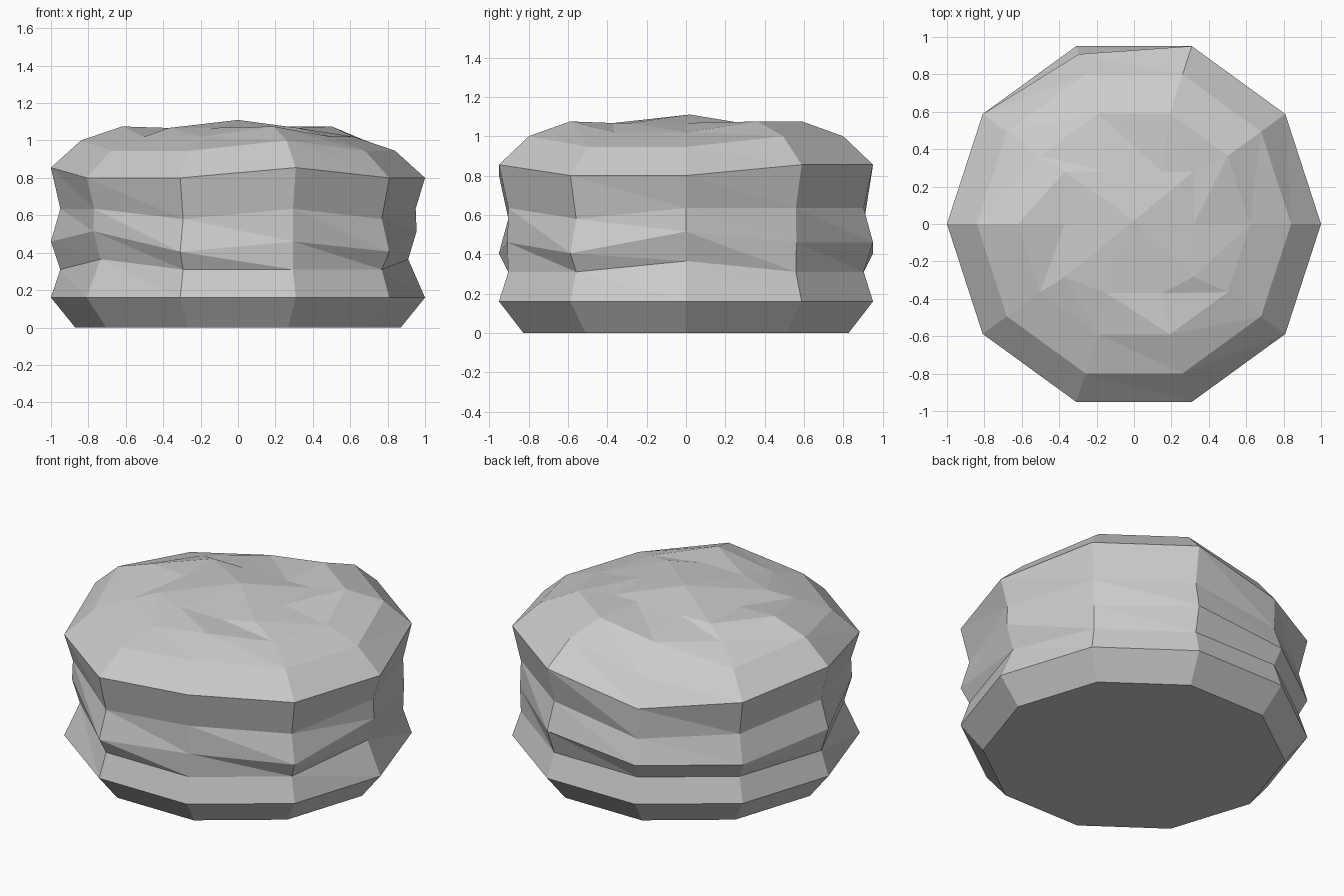
import bpy, bmesh
from math import cos, sin, tau

default_cube = bpy.data.objects.get("Cube")
if default_cube:
    bpy.data.objects.remove(default_cube, do_unlink=True)

SIDES = 10
STEP = 0.055          # uneven layers rise and fall by this much
RAISED = {1, 2, 5, 8}  # corners that sit one step higher in the upper layers
SUNKEN = {3}           # corner that sits one step lower in the upper layers
BULGED = {0, 6}        # corners where the lower filling layer is pushed up


def make_material(name, value):
    material = bpy.data.materials.new(name)
    material.use_nodes = True
    colour = (value, value, value, 1.0)
    material.diffuse_color = colour
    shader = material.node_tree.nodes["Principled BSDF"]
    shader.inputs["Base Color"].default_value = colour
    shader.inputs["Roughness"].default_value = 0.9
    return material


def add_ring(bm, radius, height, rise=None, radii=None):
    """Ring of corners; rise maps a corner to steps, radii overrides its radius."""
    rise, radii = rise or {}, radii or {}
    ring = []
    for k in range(SIDES):
        r, angle = radii.get(k, radius), tau * k / SIDES
        z = height + STEP * rise.get(k, 0)
        ring.append(bm.verts.new((r * cos(angle), r * sin(angle), z)))
    return ring


def bridge(bm, lower, upper):
    """Join two rings with triangles whose diagonals all lean the same way."""
    for k in range(SIDES):
        n = (k + 1) % SIDES
        bm.faces.new((lower[k], lower[n], upper[k]))
        bm.faces.new((lower[n], upper[n], upper[k]))


def clamp(value, low, high):
    return max(low, min(high, value))


upper_rise = {**dict.fromkeys(RAISED, 1), **dict.fromkeys(SUNKEN, -1)}
lip_rise = {**dict.fromkeys(RAISED, 1), **dict.fromkeys(BULGED, 2)}
waist_rise = {**dict.fromkeys(RAISED | BULGED, 1), **dict.fromkeys(SUNKEN, -0.5)}

bm = bmesh.new()
rings = [
    # Lower bun
    add_ring(bm, 0.87, 0),
    add_ring(bm, 1, 0.16),
    # Filling layers
    add_ring(bm, 0.95, 0.31, dict.fromkeys(BULGED, 1), dict.fromkeys(BULGED, 0.91)),
    add_ring(bm, 1, 0.405, lip_rise, dict.fromkeys(BULGED | {1, 8}, 0.955)),
    add_ring(bm, 0.95, 0.58, waist_rise),
    # Upper bun
    add_ring(bm, 1, 0.80, upper_rise, dict.fromkeys(SUNKEN, 0.955)),
    add_ring(bm, 0.84, 0.945, upper_rise),
    add_ring(bm, 0.62, 1.02, dict.fromkeys(RAISED, 1)),
]

# Squared-off crown
crown = add_ring(bm, 0.48, 1.067)
for vert in crown:
    vert.co.x = clamp(vert.co.x, -0.37, 0.32)
    vert.co.y = clamp(vert.co.y, -0.37, 0.28)
rings.append(crown)

for lower, upper in zip(rings, rings[1:]):
    bridge(bm, lower, upper)

# Flat base and low peak
bm.faces.new(reversed(rings[0]))
peak = bm.verts.new((0, 0.02, 1.11))
for k in range(SIDES):
    bm.faces.new((crown[k], crown[(k + 1) % SIDES], peak))

bmesh.ops.recalc_face_normals(bm, faces=bm.faces)
mesh = bpy.data.meshes.new("layered_bun")
bm.to_mesh(mesh)
bm.free()
mesh.materials.append(make_material("light_grey", 0.6))
bun = bpy.data.objects.new("layered_bun", mesh)
bpy.context.collection.objects.link(bun)
